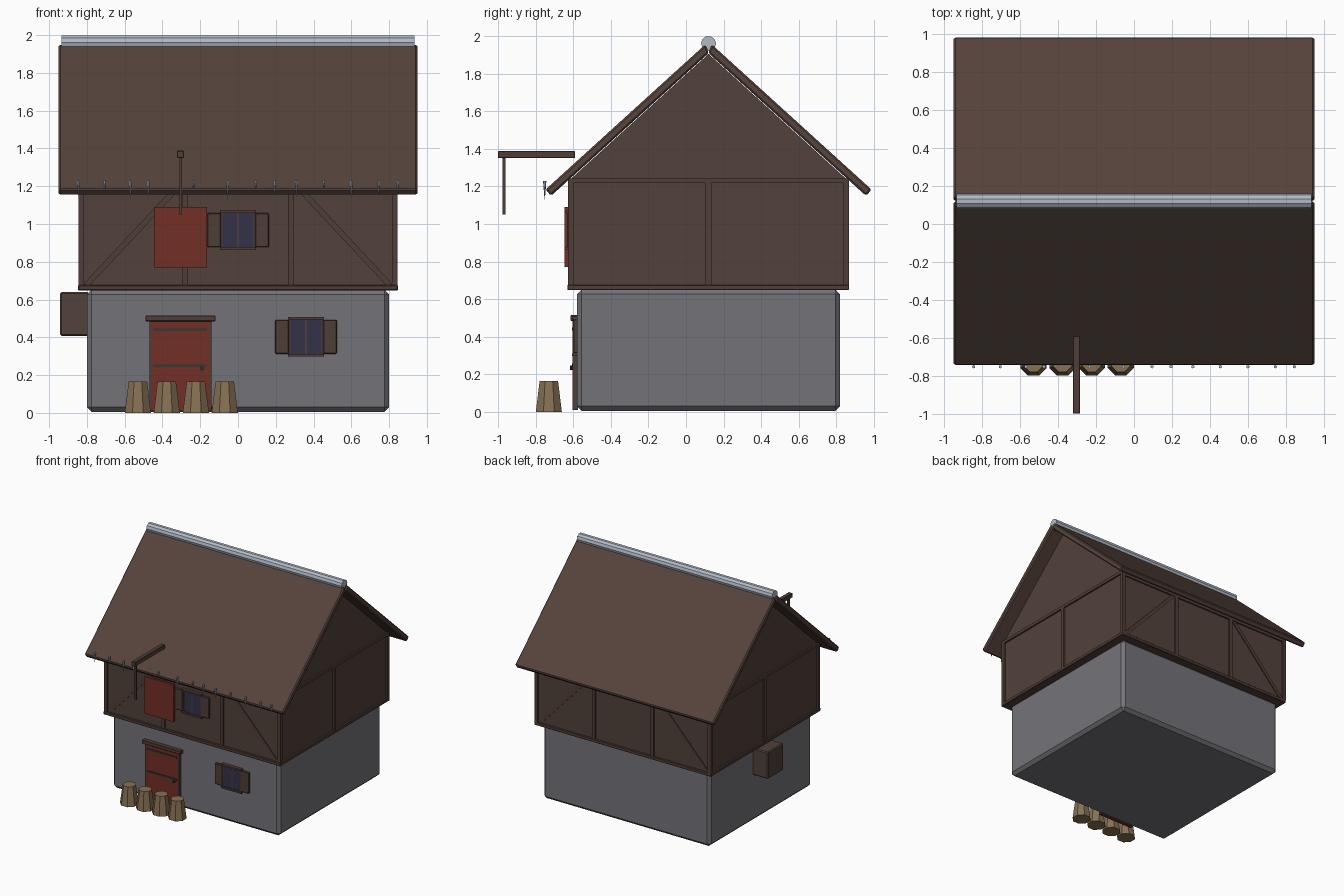
import bpy, bmesh, math
from mathutils import Vector, Matrix

if "Cube" in bpy.data.objects:
    bpy.data.objects.remove(bpy.data.objects["Cube"])


def mat(name, rgb):
    m = bpy.data.materials.new(name)
    m.diffuse_color = (*rgb, 1)
    m.use_nodes = True
    m.node_tree.nodes["Principled BSDF"].inputs["Base Color"].default_value = m.diffuse_color
    return m


STONE = mat("grey stone", (0.175, 0.172, 0.19))
WALL = mat("brown wall", (0.085, 0.054, 0.043))
ROOF = mat("brown roof", (0.092, 0.056, 0.045))
BEAM = mat("dark timber", (0.078, 0.048, 0.038))
RED = mat("red paint", (0.17, 0.028, 0.019))
GLASS = mat("night glass", (0.032, 0.032, 0.065))
ICE = mat("pale ice", (0.44, 0.49, 0.56))
STUMP = mat("tan wood", (0.24, 0.165, 0.088))
IRON = mat("dark iron", (0.045, 0.038, 0.036))

CY = 0.12  # ridge line of the house in y


def finish(bm, name, m, bevel=0.0):
    bmesh.ops.recalc_face_normals(bm, faces=bm.faces)
    me = bpy.data.meshes.new(name)
    bm.to_mesh(me)
    bm.free()
    me.materials.append(m)
    ob = bpy.data.objects.new(name, me)
    bpy.context.collection.objects.link(ob)
    if bevel:
        b = ob.modifiers.new("bevel", "BEVEL")
        b.width = bevel
        b.segments = 1
    return ob


def box(name, x0, x1, y0, y1, z0, z1, m, bevel=0.0):
    bm = bmesh.new()
    bmesh.ops.create_cube(bm, size=1)
    for v in bm.verts:
        v.co = Vector(((x0 + x1) / 2 + v.co.x * (x1 - x0),
                       (y0 + y1) / 2 + v.co.y * (y1 - y0),
                       (z0 + z1) / 2 + v.co.z * (z1 - z0)))
    return finish(bm, name, m, bevel)


def extrude_x(name, yz, x0, x1, m, bevel=0.0):
    bm = bmesh.new()
    f = bm.faces.new([bm.verts.new((x0, y, z)) for y, z in yz])
    r = bmesh.ops.extrude_face_region(bm, geom=[f])
    bmesh.ops.translate(bm, vec=(x1 - x0, 0, 0),
                        verts=[v for v in r["geom"] if isinstance(v, bmesh.types.BMVert)])
    return finish(bm, name, m, bevel)


def cone(name, loc, r_low, r_top, h, sides, m, rot=Matrix.Identity(4)):
    bm = bmesh.new()
    bmesh.ops.create_cone(bm, cap_ends=True, segments=sides, radius1=r_low, radius2=r_top,
                          depth=h, matrix=Matrix.Translation(loc) @ rot)
    return finish(bm, name, m)


# Stone ground floor
box("stone_base", -0.80, 0.80, -0.58, 0.82, 0.005, 0.652, STONE, 0.025)

# Upper floor and gables in one profile
extrude_x("upper_wall", [(-0.613, 0.655), (0.853, 0.655), (0.853, 1.24), (CY, 1.905),
                         (-0.613, 1.24)], -0.83, 0.83, WALL)

# Sill frame and corner posts
box("sill_beam", -0.847, 0.847, -0.632, 0.868, 0.648, 0.676, BEAM, 0.004)
for sx in (-1, 1):
    for y in (-0.613, 0.853):
        box("corner_post", sx * 0.83 - 0.015, sx * 0.83 + 0.015, y - 0.015, y + 0.015,
            0.67, 1.225, BEAM)
    # Gable side timbers
    box("gable_post", sx * 0.83 - 0.014, sx * 0.83 + 0.014, CY - 0.015, CY + 0.015,
        0.67, 1.22, BEAM)
    box("gable_tie_beam", sx * 0.83 - 0.014, sx * 0.83 + 0.014, -0.628, 0.868,
        1.218, 1.243, BEAM)


# Front and back timbers with diagonal braces
def brace(sx, y):
    a, b = Vector((sx * 0.805, 0, 0.675)), Vector((sx * 0.30, 0, 1.215))
    d = b - a
    w = Vector((-d.z, 0, d.x)).normalized() * 0.015
    bm = bmesh.new()
    vs = [bm.verts.new(p + Vector((0, y + dy, 0)))
          for dy in (-0.008, 0.008) for p in (a - w, a + w, b + w, b - w)]
    bm.faces.new(vs[:4])
    bm.faces.new(vs[4:])
    for i in range(4):
        j = (i + 1) % 4
        bm.faces.new((vs[i], vs[j], vs[j + 4], vs[i + 4]))
    finish(bm, "diagonal_brace", BEAM)


for y in (-0.613, 0.853):
    box("wall_plate", -0.84, 0.84, y - 0.013, y + 0.013, 1.20, 1.225, BEAM)
    for sx in (-1, 1):
        box("wall_post", sx * 0.28 - 0.015, sx * 0.28 + 0.015, y - 0.013, y + 0.013,
            0.67, 1.22, BEAM)
        brace(sx, y)

# Roof slabs, mirrored about the ridge
for s, name in ((1, "front_roof"), (-1, "back_roof")):
    half = [(0.018, 1.955), (0.868, 1.183), (0.838, 1.15), (-0.002, 1.911)]
    extrude_x(name, [(CY - s * d, z) for d, z in half], -0.95, 0.95, ROOF, 0.009)

# Ridge cap
cone("ridge_cap", (0, CY, 1.961), 0.04, 0.04, 1.87, 10, ICE,
     Matrix.Rotation(math.pi / 2, 4, "Y"))

# Icicles along the front eave: position and length
for x, h in ((-0.845, 0.08), (-0.705, 0.055), (-0.57, 0.10), (-0.475, 0.09), (-0.235, 0.045),
             (-0.055, 0.10), (0.095, 0.05), (0.195, 0.08), (0.31, 0.09), (0.455, 0.045),
             (0.60, 0.10), (0.745, 0.08), (0.845, 0.075)):
    cone("icicle", (x, -0.752, 1.23 - h / 2), 0.001, 0.009, h, 6, ICE)

# Sign arm, hanging rod and red board
box("sign_arm", -0.322, -0.285, -1.0, -0.59, 1.35, 1.388, BEAM, 0.003)
box("sign_rod", -0.311, -0.296, -0.976, -0.96, 1.05, 1.36, BEAM)
box("sign_board", -0.445, -0.165, -0.647, -0.626, 0.77, 1.09, RED)

# Door with lintel, side jambs, straps and knob
box("door", -0.46, -0.15, -0.60, -0.575, 0.01, 0.487, RED)
box("door_lintel", -0.49, -0.12, -0.615, -0.57, 0.485, 0.515, BEAM, 0.003)
for x in (-0.464, -0.146):
    box("door_jamb", x - 0.005, x + 0.005, -0.603, -0.575, 0.01, 0.487, BEAM)
for z in (0.25, 0.442):
    box("door_strap", -0.45, -0.165, -0.606, -0.598, z - 0.008, z + 0.008, IRON)
cone("door_knob", (-0.19, -0.607, 0.235), 0.011, 0.011, 0.022, 8, IRON,
     Matrix.Rotation(math.pi / 2, 4, "X"))


# Shuttered windows
def window(cx, cz, y):
    box("window_glass", cx - 0.085, cx + 0.085, y - 0.012, y + 0.01, cz - 0.093, cz + 0.093, GLASS)
    for x in (-0.086, 0, 0.086):
        box("window_bar", cx + x - 0.004, cx + x + 0.004, y - 0.018, y + 0.01,
            cz - 0.093, cz + 0.093, BEAM)
    for z in (-0.098, 0.098):
        box("window_rail", cx - 0.096, cx + 0.096, y - 0.028, y + 0.01,
            cz + z - 0.007, cz + z + 0.007, BEAM)
    for s in (-1, 1):
        x0, x1 = sorted((cx + s * 0.09, cx + s * 0.163))
        box("shutter", x0, x1, y - 0.02, y + 0.01, cz - 0.09, cz + 0.09, BEAM, 0.004)


window(0.36, 0.403, -0.58)
window(0.0, 0.968, -0.613)

# Cupboard on the left wall
box("side_box", -0.942, -0.79, 0.01, 0.225, 0.408, 0.64, WALL, 0.008)

# Row of stumps before the door
for x in (-0.53, -0.377, -0.223, -0.07):
    cone("stump", (x, -0.73, 0.0825), 0.075, 0.053, 0.165, 8, STUMP,
         Matrix.Rotation(math.pi / 8, 4, "Z"))
